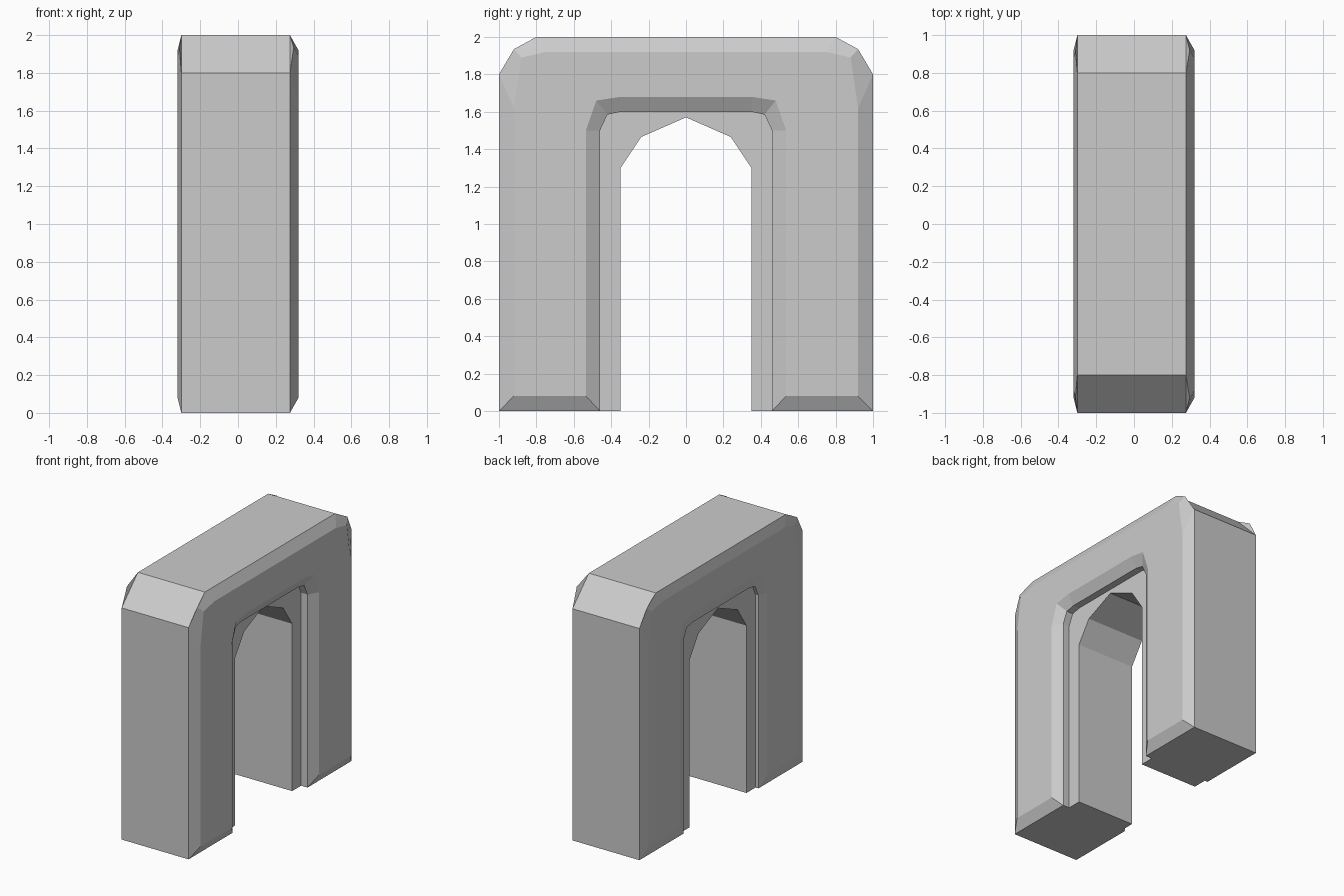
import bpy
import bmesh

cube = bpy.data.objects.get("Cube")
if cube:
    bpy.data.objects.remove(cube, do_unlink=True)

stone = bpy.data.materials.new("light_grey")
stone.use_nodes = True
grey = (0.6, 0.6, 0.6, 1.0)
stone.diffuse_color = grey
stone.node_tree.nodes["Principled BSDF"].inputs["Base Color"].default_value = grey


def mirrored(half):
    """Complete a (y, z) outline from its -y half."""
    return half + [(-y, z) for y, z in reversed(half) if y != 0]


# Outlines of the frame edges, the raised face and the opening
outer = mirrored([(-1, 0), (-1, 1.8), (-0.92, 1.935), (-0.8, 2)])
outer_face = mirrored([(-0.92, 0.08), (-0.92, 1.62), (-0.88, 1.89), (-0.75, 1.92)])
inner_face = mirrored([(-0.535, 0.08), (-0.535, 1.5), (-0.48, 1.66), (-0.35, 1.68)])
inner = mirrored([(-0.46, 0), (-0.46, 1.5), (-0.42, 1.585), (-0.35, 1.6)])
arch = mirrored([(-0.35, 0), (-0.35, 1.3), (-0.24, 1.465), (0, 1.57)])
body = [p for i, p in enumerate(outer) if i not in (2, 5)]

bm = bmesh.new()


def at(x, points):
    return [(x, y, z) for y, z in points]


def face(points):
    bm.faces.new([bm.verts.new(p) for p in points])


def strip(a, b):
    """Join two open outlines with quads."""
    for i in range(len(a) - 1):
        face([a[i], a[i + 1], b[i + 1], b[i]])


# Each side: edge of the body, raised face, recessed ledge, corner point
right = dict(edge=0.275, top=0.32, ledge=0.22, corner=0.295)
left = dict(edge=-0.30, top=-0.32, ledge=-0.275, corner=-0.31)

for s in (right, left):
    rim = at(s["edge"], outer)
    for i in (2, 5):
        rim[i] = (s["corner"],) + outer[i]
        # Sliver between the bulging corner and the flat chamfer
        face([at(s["edge"], outer)[i - 1], rim[i], at(s["edge"], outer)[i + 1]])
    rim_face = at(s["top"], outer_face)
    lip_face = at(s["top"], inner_face)
    lip = at(s["edge"], inner)
    step = at(s["ledge"], inner)
    strip(rim, rim_face)
    strip(rim_face, lip_face)
    strip(lip_face, lip)
    strip(lip, step)
    # Recessed ledge around the opening
    face(step + at(s["ledge"], arch)[::-1])
    # Bevel at the foot of each leg
    for k in (0, -1):
        face([rim[k], rim_face[k], lip_face[k], lip[k]])

# Outer walls, inside of the opening and soles of the legs
strip(at(right["edge"], body), at(left["edge"], body))
strip(at(right["ledge"], arch), at(left["ledge"], arch))
for k in (0, -1):
    half = []
    for s in (right, left):
        row = [(s["edge"],) + outer[k], (s["edge"],) + inner[k],
               (s["ledge"],) + inner[k], (s["ledge"],) + arch[k]]
        half += row if s is right else row[::-1]
    face(half)

bmesh.ops.remove_doubles(bm, verts=bm.verts, dist=0.0005)
bmesh.ops.recalc_face_normals(bm, faces=bm.faces)

mesh = bpy.data.meshes.new("arched_doorway")
bm.to_mesh(mesh)
bm.free()
mesh.materials.append(stone)
doorway = bpy.data.objects.new("arched_doorway", mesh)
bpy.context.collection.objects.link(doorway)
